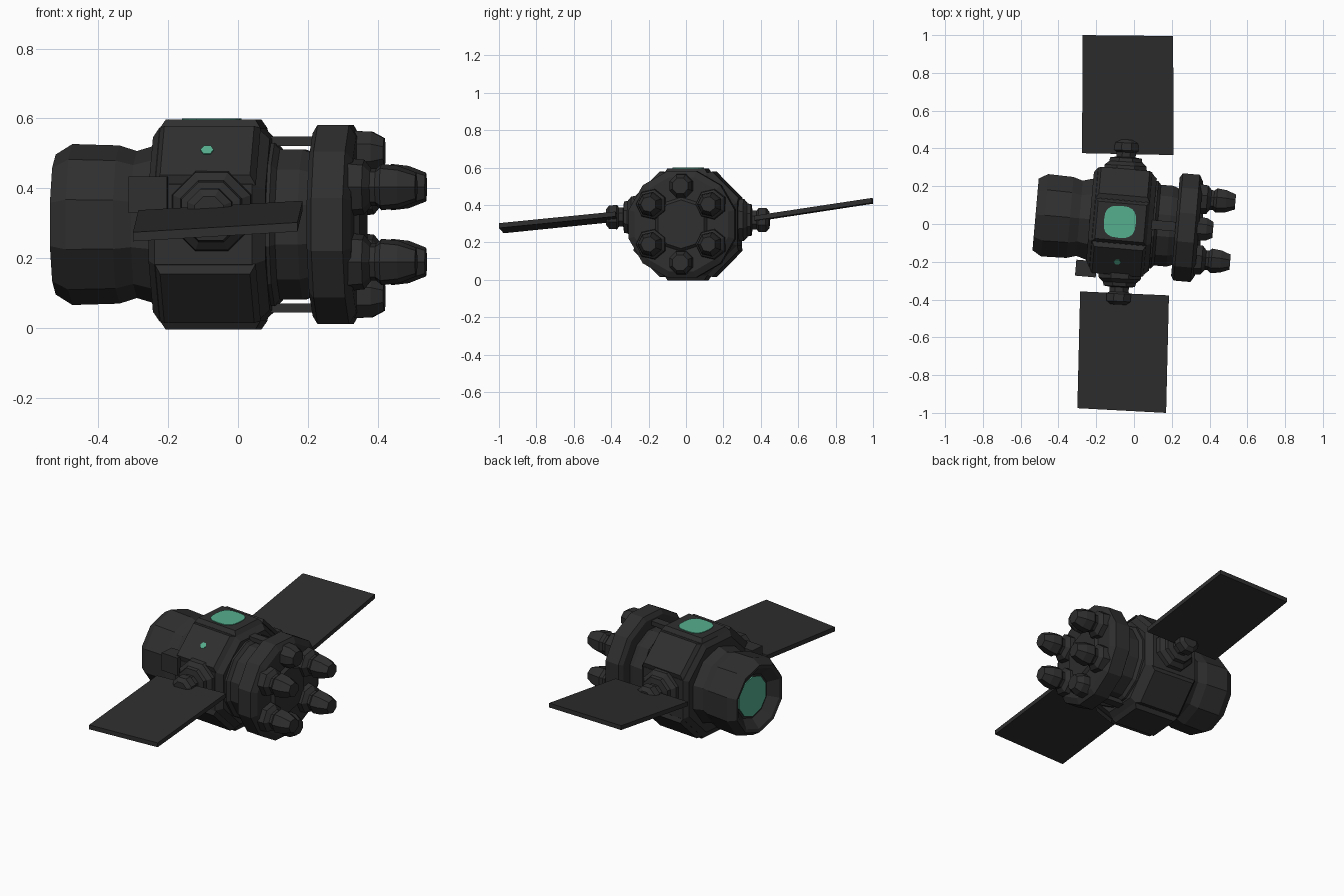
import bpy, bmesh, math
from mathutils import Matrix, Vector

if "Cube" in bpy.data.objects:
    bpy.data.objects.remove(bpy.data.objects["Cube"])

# two flat colours
def material(name, rgb):
    m = bpy.data.materials.new(name)
    m.diffuse_color = (*rgb, 1)
    m.use_nodes = True
    m.node_tree.nodes["Principled BSDF"].inputs["Base Color"].default_value = m.diffuse_color
    return m

DARK = material("dark_grey", (0.028, 0.028, 0.028))
GREEN = material("sea_green", (0.09, 0.42, 0.27))

# hull frame: long axis on x, turned a little about z
HULL = Matrix.Translation((0, 0.005, 0.297)) @ Matrix.Rotation(math.radians(-5), 4, 'Z')

def finish(name, bm, mat, frame):
    bm.transform(frame)
    bmesh.ops.recalc_face_normals(bm, faces=bm.faces)
    me = bpy.data.meshes.new(name)
    bm.to_mesh(me)
    bm.free()
    me.materials.append(mat)
    ob = bpy.data.objects.new(name, me)
    bpy.context.collection.objects.link(ob)
    return ob

def lathe(name, profile, sides, frame=HULL, phase=0.5, mat=DARK):
    """Faceted turned solid about local x; profile is (x, radius), ends capped."""
    bm = bmesh.new()
    rings = []
    for x, r in profile:
        rings.append([bm.verts.new((x, r * math.cos(a), r * math.sin(a)))
                      for a in ((k + phase) * math.tau / sides for k in range(sides))])
    for p, q in zip(rings, rings[1:]):
        for k in range(sides):
            n = (k + 1) % sides
            bm.faces.new((p[k], p[n], q[n], q[k]))
    bm.faces.new(rings[0])
    bm.faces.new(rings[-1])
    return finish(name, bm, mat, frame)

def block(name, size, loc, frame=HULL, taper=1.0):
    """Box whose top can be tapered."""
    bm = bmesh.new()
    bmesh.ops.create_cube(bm, size=1)
    for v in bm.verts:
        t = taper if v.co.z > 0 else 1
        v.co = Vector((v.co.x * size[0] - math.copysign((1 - t) * size[1] / 2, v.co.x),
                       v.co.y * size[1] * t, v.co.z * size[2])) + Vector(loc)
    return finish(name, bm, DARK, frame)

def spin(angle):
    return HULL @ Matrix.Rotation(math.radians(angle), 4, 'X')

# nose with a flared open mouth, and neck behind it
lathe("nose", [(-0.47, 0.13), (-0.518, 0.18), (-0.523, 0.2), (-0.475, 0.23),
               (-0.34, 0.226), (-0.29, 0.21), (-0.23, 0.228), (-0.2, 0.228)], 10)
lathe("nose_window", [(-0.476, 0.118), (-0.469, 0.118)], 10, mat=GREEN)

# octagonal middle with raised plates
lathe("middle_body", [(-0.235, 0.27), (-0.215, 0.3), (0.065, 0.3), (0.1, 0.265)], 8)
for i, angle in enumerate((0, 45, 135, 180, 225, 315)):
    block(f"body_plate_{i + 1}", (0.29, 0.23, 0.025), (-0.07, 0, 0.287), spin(angle), 0.86)

# green windows on the top plate and front upper plate
bm = bmesh.new()
pts = []
for k in range(20):
    c, s = math.cos(k * math.tau / 20), math.sin(k * math.tau / 20)
    pts.append(bm.verts.new((-0.075 + 0.085 * math.copysign(abs(c) ** 0.7, c),
                             0.085 * math.copysign(abs(s) ** 0.7, s), 0.298)))
top = bmesh.ops.extrude_face_region(bm, geom=[bm.faces.new(pts)])
bmesh.ops.translate(bm, vec=(0, 0, 0.005),
                    verts=[g for g in top["geom"] if isinstance(g, bmesh.types.BMVert)])
finish("top_window", bm, GREEN, HULL)
lathe("side_lamp", [(0, 0.019), (0.005, 0.019)], 6, mat=GREEN,
      frame=spin(45) @ Matrix.Translation((-0.07, 0, 0.298)) @ Matrix.Rotation(-math.pi / 2, 4, 'Y'))

# rear neck, thruster ring and end disc
lathe("rear_neck", [(0.06, 0.248), (0.11, 0.24), (0.125, 0.222), (0.19, 0.222), (0.25, 0.2)], 12)
lathe("thruster_ring", [(0.22, 0.27), (0.235, 0.295), (0.325, 0.295), (0.345, 0.26)], 12)
lathe("end_disc", [(0.34, 0.15), (0.36, 0.13)], 10)
for angle, label in ((0, "top"), (180, "bottom")):
    block(f"{label}_strut", (0.17, 0.05, 0.026), (0.15, 0, 0.238), spin(angle))

# six thrusters: four long, two short
for side in (-1, 1):
    for up in (-1, 1):
        lathe(f"long_thruster_{'front' if side < 0 else 'back'}_{'top' if up > 0 else 'bottom'}",
              [(0.33, 0.085), (0.375, 0.08), (0.395, 0.055), (0.41, 0.055), (0.425, 0.068),
               (0.475, 0.062), (0.525, 0.042)], 7,
              HULL @ Matrix.Translation((0, side * 0.16, up * 0.107)))
    lathe(f"short_thruster_{'top' if side > 0 else 'bottom'}",
          [(0.33, 0.068), (0.385, 0.065), (0.42, 0.045)], 8,
          HULL @ Matrix.Translation((0, 0, side * 0.205)))

# side hubs holding the wings
for side, z in ((-1, 0.335), (1, 0.32)):
    frame = (Matrix.Translation((-0.06, 0.01, z)) @ Matrix.Rotation(math.radians(-3), 4, 'Z')
             @ Matrix.Rotation(side * math.pi / 2, 4, 'Z'))
    lathe("front_hub" if side < 0 else "back_hub",
          [(0.26, 0.125), (0.3, 0.12), (0.32, 0.095), (0.34, 0.09), (0.345, 0.055),
           (0.37, 0.055), (0.38, 0.07), (0.42, 0.068), (0.437, 0.045)], 8, frame)

# wings from four corners, given thickness
def wing(name, corners, thick=0.026):
    bm = bmesh.new()
    lo = [bm.verts.new((x, y, z - thick / 2)) for x, y, z in corners]
    hi = [bm.verts.new((x, y, z + thick / 2)) for x, y, z in corners]
    bm.faces.new(lo)
    bm.faces.new(hi)
    for k in range(4):
        n = (k + 1) % 4
        bm.faces.new((lo[k], lo[n], hi[n], hi[k]))
    finish(name, bm, DARK, Matrix())

wing("front_wing", [(-0.30, -0.975, 0.262), (0.17, -1.0, 0.29),
                    (0.185, -0.378, 0.352), (-0.285, -0.357, 0.325)])
wing("back_wing", [(-0.275, 0.375, 0.325), (0.21, 0.365, 0.33),
                   (0.207, 0.995, 0.425), (-0.272, 1.0, 0.42)])

# small equipment box on the front shoulder
block("equipment_box", (0.11, 0.085, 0.105), (-0.232, -0.262, 0.085))
